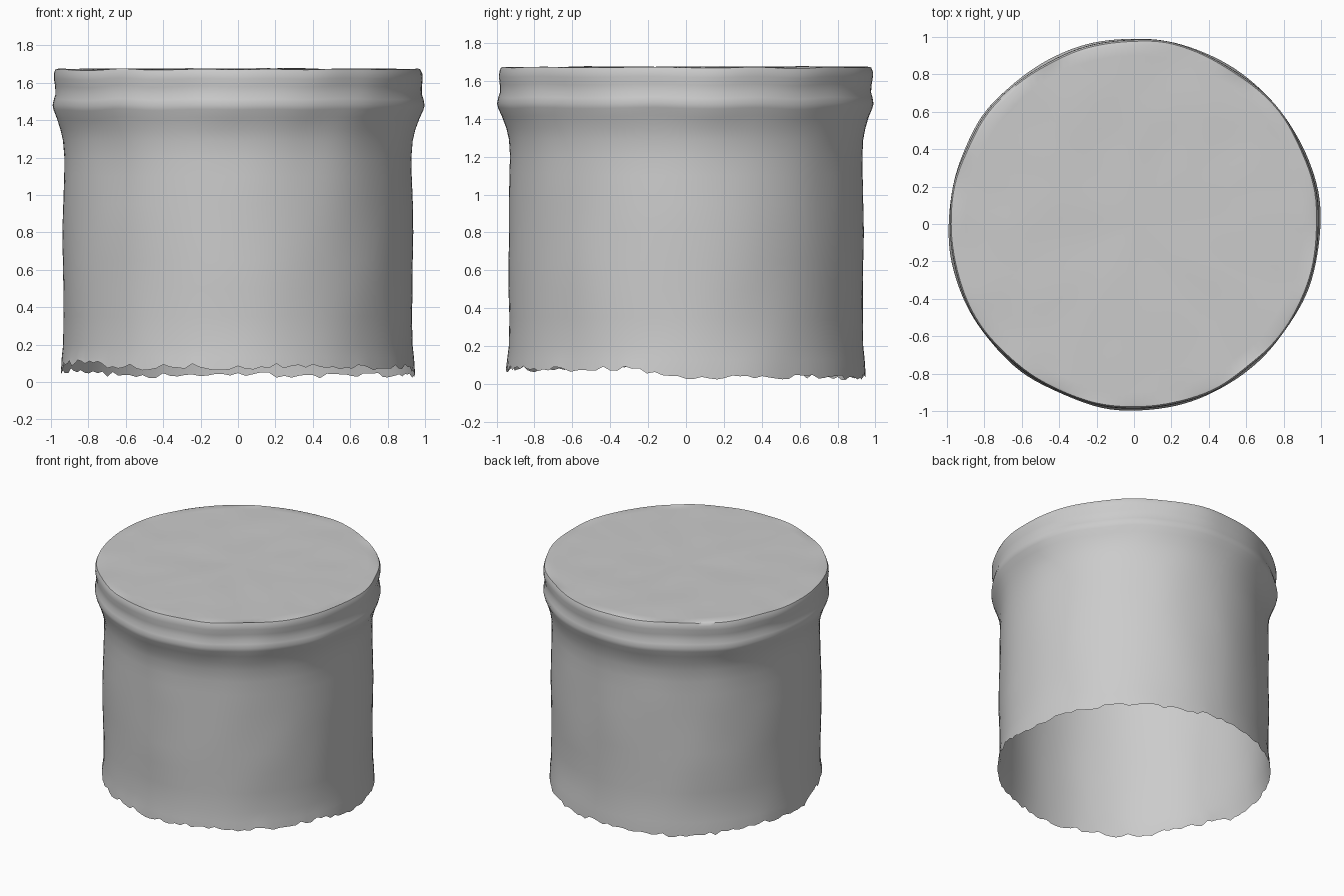
import bpy, bmesh, math, random
from mathutils import Vector, noise

if "Cube" in bpy.data.objects:
    bpy.data.objects.remove(bpy.data.objects["Cube"])

random.seed(4)
SEG = 144

grey = bpy.data.materials.new("light_grey")
grey.diffuse_color = (0.6, 0.6, 0.6, 1)
grey.use_nodes = True
grey.node_tree.nodes["Principled BSDF"].inputs["Base Color"].default_value = grey.diffuse_color

# Wall profile from the bottom edge to the top rim: (radius, height)
PROFILE = [(0.948, 0.05), (0.942, 0.13), (0.934, 0.2), (0.932, 0.35), (0.935, 0.5),
           (0.936, 0.65), (0.936, 0.8), (0.934, 0.95), (0.932, 1.1), (0.930, 1.2),
           (0.935, 1.29), (0.948, 1.35), (0.967, 1.41), (0.986, 1.455), (0.992, 1.48),
           (0.986, 1.51), (0.977, 1.54), (0.979, 1.58), (0.985, 1.62), (0.984, 1.65),
           (0.976, 1.67)]
# Rings that close the lid, as radii
LID = [0.96, 0.9, 0.8, 0.68, 0.54, 0.4, 0.26, 0.12]


def bottom_height(a):
    """Torn lower edge: higher on the front, lower at the back."""
    y = math.sin(a)
    step = min(1, max(0, (-y - 0.1) / 0.2))
    z = 0.035 + 0.045 * step
    if math.cos(a) < -0.75:
        z += 0.02
    return max(0.0, z + 0.012 * noise.noise(Vector((math.cos(a), y, 0)) * 5)
               + random.uniform(-0.015, 0.015))


def wobble(p, amount, scale):
    return amount * noise.noise(p * scale)


bm = bmesh.new()
rings = []
angles = [2 * math.pi * i / SEG for i in range(SEG)]

# Wall with slightly uneven surface
for k, (r, z) in enumerate(PROFILE):
    ring = []
    for a in angles:
        d = Vector((math.cos(a), math.sin(a), 0))
        p = d * r + Vector((0, 0, z))
        amount = 0.012 if z > 1.4 else 0.007
        p += d * wobble(p, amount, 3.0)
        if k == 0:
            p.z = bottom_height(a)
        elif z > 1.4:
            p.z += wobble(d, 0.012, 3.0)
        ring.append(bm.verts.new(p))
    rings.append(ring)

# Lid surface with shallow ripples
for r in LID:
    ring = []
    for a in angles:
        p = Vector((r * math.cos(a), r * math.sin(a), 1.673))
        p.z += wobble(p, 0.007, 4.0)
        ring.append(bm.verts.new(p))
    rings.append(ring)

for low, high in zip(rings, rings[1:]):
    for i in range(SEG):
        j = (i + 1) % SEG
        bm.faces.new((low[i], low[j], high[j], high[i]))
centre = bm.verts.new((0, 0, 1.673))
for i in range(SEG):
    bm.faces.new((rings[-1][i], rings[-1][(i + 1) % SEG], centre))

mesh = bpy.data.meshes.new("canister_shell")
bm.to_mesh(mesh)
bm.free()
mesh.materials.append(grey)
canister = bpy.data.objects.new("canister_shell", mesh)
bpy.context.collection.objects.link(canister)

# Smooth shading with a crisp lid edge
bpy.context.view_layer.objects.active = canister
canister.select_set(True)
bpy.ops.object.shade_smooth_by_angle(angle=math.radians(40))
